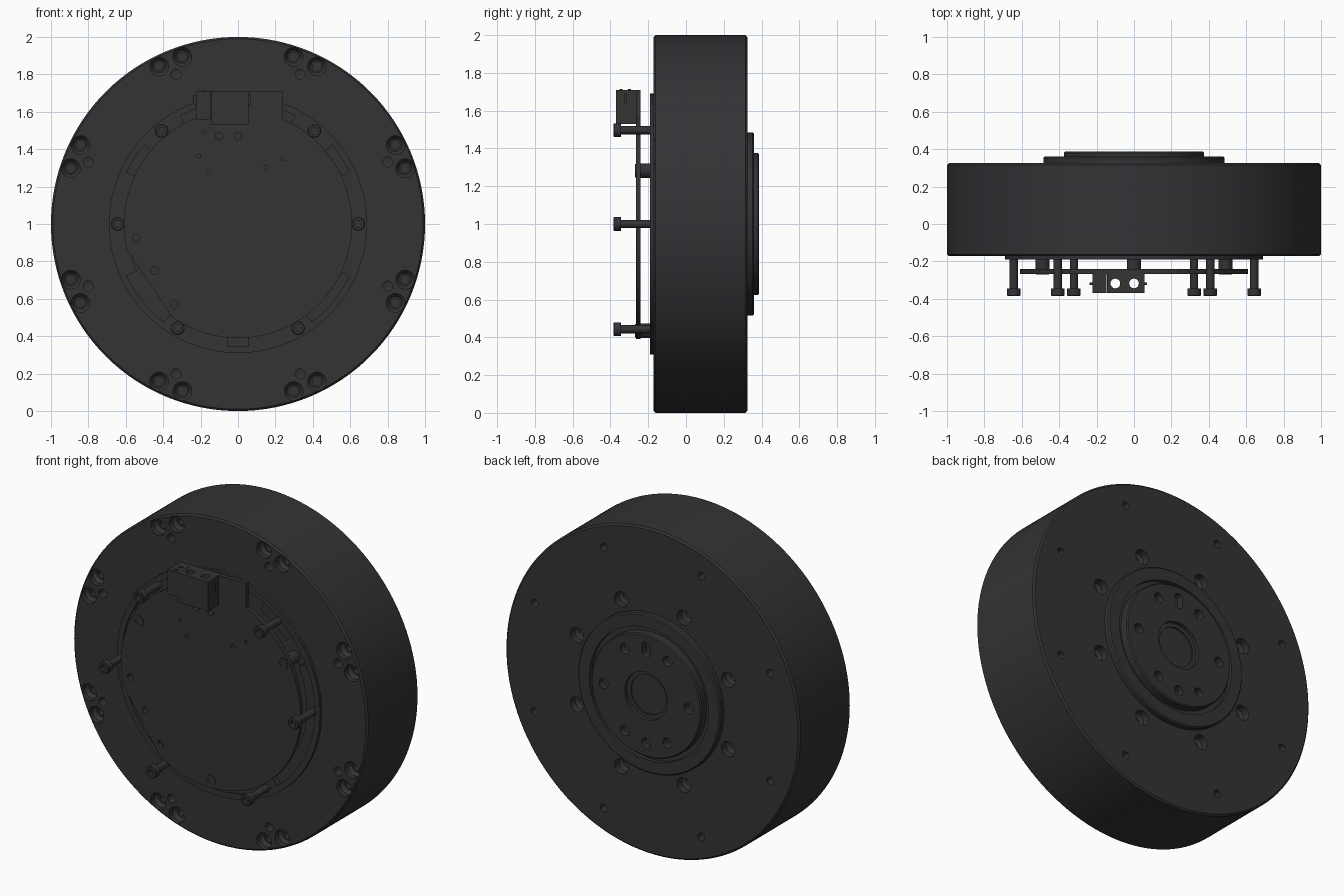
import bpy, bmesh
from math import sin, cos, pi, radians

if "Cube" in bpy.data.objects:
    bpy.data.objects.remove(bpy.data.objects["Cube"])

mat = bpy.data.materials.new("dark_metal")
mat.diffuse_color = (0.033, 0.033, 0.036, 1)
mat.use_nodes = True
mat.node_tree.nodes["Principled BSDF"].inputs["Base Color"].default_value = mat.diffuse_color


def lathe(bm, prof, x=0, z=0, n=24):
    """Revolve (radius, y) points about a y-parallel axis; z is measured from the hub."""
    rings = []
    for r, y in prof:
        if r == 0:
            rings.append([bm.verts.new((x, y, 1 + z))] * n)
        else:
            rings.append([bm.verts.new((x + r * cos(2 * pi * i / n), y, 1 + z + r * sin(2 * pi * i / n)))
                          for i in range(n)])
    for a, b in zip(rings, rings[1:]):
        for i in range(n):
            j = (i + 1) % n
            vs = list(dict.fromkeys([a[i], a[j], b[j], b[i]]))
            bm.faces.new(vs)


def prism(bm, pts, y0, y1):
    """Extrude an (x, z) outline along y."""
    a = [bm.verts.new((x, y0, 1 + z)) for x, z in pts]
    b = [bm.verts.new((x, y1, 1 + z)) for x, z in pts]
    bm.faces.new(a)
    bm.faces.new(b[::-1])
    for i in range(len(a)):
        j = (i + 1) % len(a)
        bm.faces.new([a[j], a[i], b[i], b[j]])


def rect(bm, x0, x1, z0, z1, y0, y1):
    prism(bm, [(x0, z0), (x1, z0), (x1, z1), (x0, z1)], y0, y1)


def arc(r, a0, a1, n=12, cx=0, cz=0):
    return [(cx + r * cos(radians(a0 + (a1 - a0) * i / n)),
             cz + r * sin(radians(a0 + (a1 - a0) * i / n))) for i in range(n + 1)]


def polar(r, deg):
    return r * cos(radians(deg)), r * sin(radians(deg))


def finish(name, bm, cutter=None):
    objs = []
    for nm, b in ((name, bm), ("cutter", cutter)):
        if b is None:
            continue
        bmesh.ops.recalc_face_normals(b, faces=b.faces[:])
        me = bpy.data.meshes.new(nm)
        b.to_mesh(me)
        b.free()
        ob = bpy.data.objects.new(nm, me)
        bpy.context.collection.objects.link(ob)
        objs.append(ob)
    ob = objs[0]
    ob.data.materials.append(mat)
    bpy.ops.object.select_all(action='DESELECT')
    bpy.context.view_layer.objects.active = ob
    ob.select_set(True)
    if cutter is not None:
        m = ob.modifiers.new("holes", 'BOOLEAN')
        m.operation, m.solver, m.object = 'DIFFERENCE', 'EXACT', objs[1]
        bpy.ops.object.modifier_apply(modifier=m.name)
        bpy.data.objects.remove(objs[1])
    bpy.ops.object.shade_smooth_by_angle(angle=radians(30))
    return ob


# Main drum with raised front lip, shallow front pocket and stepped back boss
body, cut = bmesh.new(), bmesh.new()
lathe(body, [(0, -.15), (.655, -.15), (.655, -.19), (.69, -.19), (.69, -.172), (.99, -.172), (1, -.162),
             (1, .315), (.99, .325), (.485, .325), (.485, .352), (.477, .36), (.405, .36), (.405, .335),
             (0, .335)], n=128)
for k in range(8):
    a = 22.5 + 45 * k
    for d in (-4.1, 4.1):  # paired counterbored screw holes
        lathe(cut, [(0, -.3), (.05, -.3), (.05, -.14), (.034, -.12), (.024, -.12), (.024, -.06), (0, -.06)],
              *polar(.942, a + d))
    lathe(cut, [(0, -.3), (.027, -.3), (.027, -.1), (0, -.09)], *polar(.867, a), n=16)
    lathe(cut, [(0, .4), (.023, .4), (.023, .26), (0, .25)], *polar(.867, a), n=16)
    lathe(cut, [(0, .4), (.046, .4), (.046, .28), (.028, .265), (.028, .2), (0, .2)], *polar(.556, a))
finish("drum_body", body, cut)

# Output flange on the back
fl, cut = bmesh.new(), bmesh.new()
lathe(fl, [(0, .33), (.375, .33), (.375, .38), (.368, .387), (.145, .387), (.145, .365), (.12, .365),
           (.12, .355), (0, .355)], n=96)
for a in (0, 60, 120, 180, 240, 270, 300):
    lathe(cut, [(0, .45), (.031, .45), (.031, .345), (0, .34)], *polar(.29, a))
prism(cut, arc(.027, 0, 180, 10, 0, .305) + arc(.027, 180, 360, 10, 0, .265), .345, .45)
finish("output_flange", fl, cut)

# Raised pads inside the front lip that carry the long screws
pads = bmesh.new()
for c, w in ((0, 25), (180, 25), (51, 11), (129, 11), (249, 16), (291, 16)):
    prism(pads, arc(.657, c - w, c + w, 16) + arc(.595, c + w, c - w, 16), -.183, -.145)
finish("screw_pads", pads)

# Round circuit board with a top tab and a clipped lower-left edge
board, cut = bmesh.new(), bmesh.new()
prism(board, [(.24, .71), (-.22, .71)] + arc(.61, 111.1, 193, 24) + arc(.61, 235, 426.8, 56), -.266, -.24)
for x, z, r in ((-.1, .47, .02), (0, .47, .02), (-.18, .49, .01), (-.21, .365, .01), (-.16, .275, .012),
                (.15, .30, .012), (.24, .35, .01), (-.545, -.075, .02), (-.445, -.25, .02), (-.34, -.43, .02)):
    lathe(cut, [(0, -.3), (r, -.3), (r, -.2), (0, -.2)], x, z, 16)
finish("circuit_board", board, cut)

# Three standoffs holding the board
stand = bmesh.new()
for a in (30, 150, 270):
    lathe(stand, [(0, -.255), (.018, -.255), (.018, -.27), (.035, -.27), (.035, -.24), (.038, -.24),
                  (.038, -.14), (0, -.14)], *polar(.565, a))
finish("standoffs", stand)

# Six long socket-head screws
screws = bmesh.new()
for a in (0, 50.6, 129.4, 180, 240, 300):
    lathe(screws, [(0, -.36), (.019, -.36), (.019, -.385), (.032, -.385), (.036, -.381), (.036, -.345),
                   (.022, -.345), (.022, -.15), (0, -.15)], *polar(.643, a))
finish("long_screws", screws)

# Connector housing with two vertical sockets and side latches
con, cut = bmesh.new(), bmesh.new()
rect(con, -.145, .055, .53, .71, -.37, -.262)
for x in (-.10, 0):
    prism_bm = [(x + .026 * cos(2 * pi * i / 20), -.318 + .026 * sin(2 * pi * i / 20)) for i in range(20)]
    lo = [cut.verts.new((px, py, 1.4)) for px, py in prism_bm]
    hi = [cut.verts.new((px, py, 1.8)) for px, py in prism_bm]
    cut.faces.new(lo)
    cut.faces.new(hi)
    for i in range(20):
        cut.faces.new([lo[i], lo[i - 1], hi[i - 1], hi[i]])
finish("connector_housing", con, cut)

side = bmesh.new()
rect(side, -.222, -.147, .56, .71, -.368, -.262)
rect(side, -.238, -.222, .64, .69, -.327, -.312)
rect(side, .055, .07, .64, .69, -.327, -.312)
for y in (-.345, -.30):
    rect(side, -.19, -.17, .70, .715, y - .008, y + .008)
finish("connector_side_block", side)
